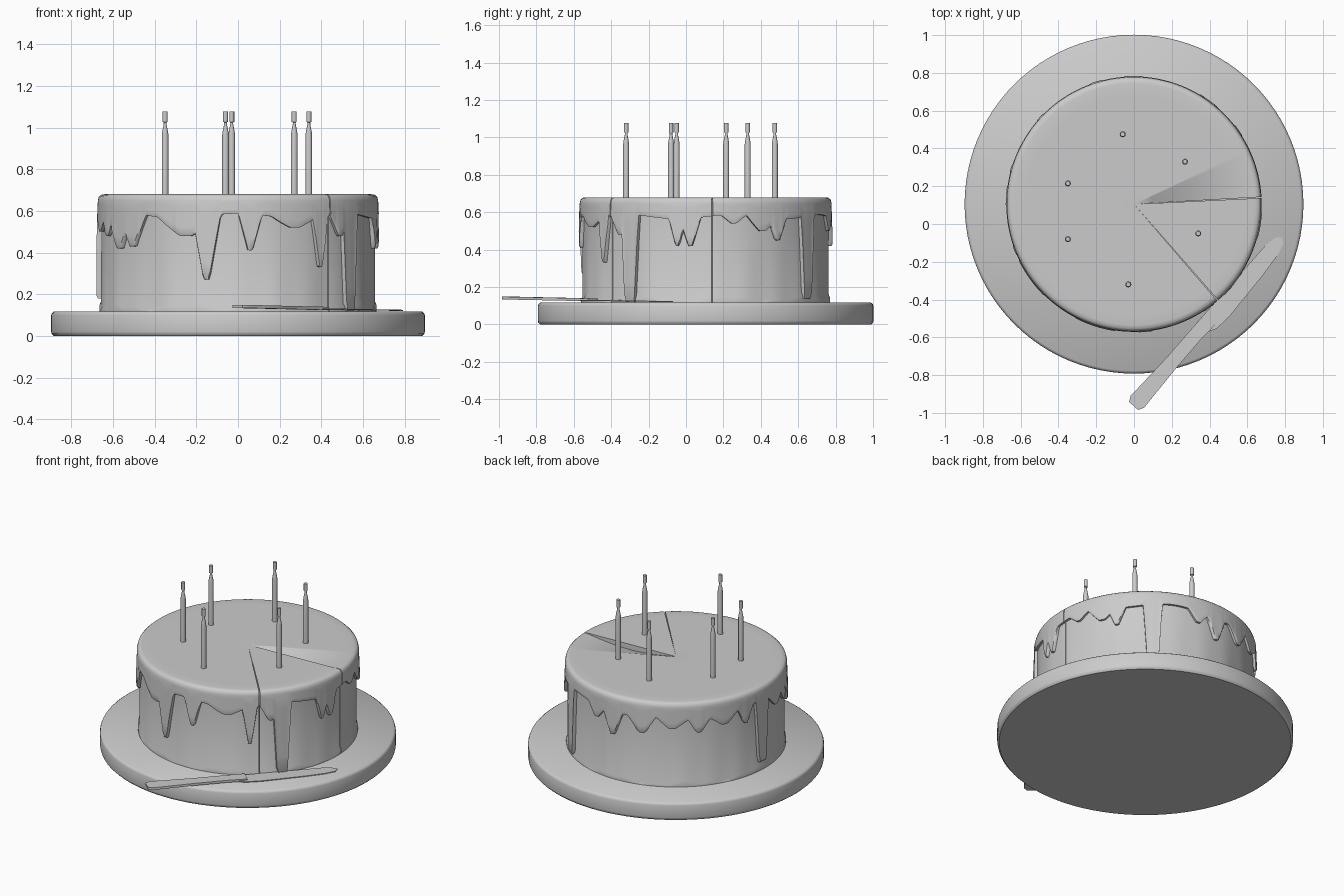
import bpy, bmesh, math
from mathutils import Vector

cube = bpy.data.objects.get("Cube")
if cube:
    bpy.data.objects.remove(cube, do_unlink=True)

grey = bpy.data.materials.new("plain_grey")
grey.use_nodes = True
COLOUR = (0.6, 0.6, 0.6, 1)
grey.diffuse_color = COLOUR
grey.node_tree.nodes["Principled BSDF"].inputs["Base Color"].default_value = COLOUR

CENTRE = Vector((0, 0.105, 0))
CUT_A, CUT_B = -49, 3          # slice edges in degrees
BODY_R, ICING_R = 0.658, 0.673
PLATE_TOP, CAKE_TOP = 0.118, 0.68


def finish(name, bm, location=(0, 0, 0), angle=40):
    bmesh.ops.recalc_face_normals(bm, faces=bm.faces)
    mesh = bpy.data.meshes.new(name)
    bm.to_mesh(mesh)
    bm.free()
    mesh.materials.append(grey)
    obj = bpy.data.objects.new(name, mesh)
    obj.location = location
    bpy.context.collection.objects.link(obj)
    bpy.ops.object.select_all(action='DESELECT')
    obj.select_set(True)
    bpy.context.view_layer.objects.active = obj
    bpy.ops.object.shade_smooth_by_angle(angle=math.radians(angle))
    return obj


def lathe(name, profile, steps, location):
    """Revolve a closed (radius, height) profile about z."""
    bm = bmesh.new()
    verts = [bm.verts.new((r, 0, z)) for r, z in profile]
    edges = [bm.edges.new(pair) for pair in zip(verts, verts[1:])]
    bmesh.ops.spin(bm, geom=verts + edges, cent=(0, 0, 0), axis=(0, 0, 1),
                   angle=math.tau, steps=steps)
    bmesh.ops.remove_doubles(bm, verts=bm.verts, dist=0.0001)
    return finish(name, bm, location)


def sector(name, start, end, profile_at):
    """Loft one profile per angle into a wedge, closed at both cuts."""
    bm = bmesh.new()
    count = round((end - start) / 0.8)
    columns = []
    for i in range(count + 1):
        deg = start + (end - start) * i / count
        a = math.radians(deg)
        columns.append([bm.verts.new((r * math.cos(a), r * math.sin(a), z))
                        for r, z in profile_at(deg)])
    for left, right in zip(columns, columns[1:]):
        for j in range(len(left) - 1):
            bm.faces.new((left[j], right[j], right[j + 1], left[j + 1]))
    for column in (columns[0], columns[-1]):
        bm.faces.new(column)
    bmesh.ops.remove_doubles(bm, verts=bm.verts, dist=0.00005)
    return finish(name, bm, CENTRE, 45)


# Icing drips: angle, lowest height, half width in degrees
DRIPS = [(-148, .42, 9), (-139, .43, 8), (-112, .48, 13), (-103, .27, 6),
         (-85, .41, 5), (-66, .52, 10), (-54, .33, 4), (-43, .48, 6),
         (-37, .12, 5), (-13, .42, 4), (-7, .42, 5), (13, .54, 6),
         (27, .5, 8), (35, .45, 5), (54, .14, 5), (79, .5, 6),
         (90, .42, 6), (107, .47, 8), (123, .51, 9), (137, .48, 6),
         (151, .51, 8), (164, .48, 5), (176, .18, 5), (190, .5, 8),
         (201, .48, 6)]


def drip_edge(deg):
    base = 0.575 + 0.012 * math.sin(math.radians(deg * 7))
    edge = base
    for angle, low, width in DRIPS:
        off = abs((deg - angle + 180) % 360 - 180) / width
        slope = 2.2 if low < 0.2 else 1.25
        edge = min(edge, base - (base - low) * min(1, slope * max(0, 1 - off)))
    return edge


def dip(deg, r):
    """The big piece sags a little beside the cuts."""
    if CUT_A < deg < CUT_B:
        return 0
    near = max(0, 1 - (deg - CUT_B) % 360 / 22)
    return 0.035 * near * math.sin(math.pi * min(1, r / 0.64))


def body_profile(deg):
    foot = 0.145 + 0.012 * math.sin(math.radians(deg * 9)) \
        + 0.008 * math.sin(math.radians(deg * 23))
    return [(0, PLATE_TOP), (BODY_R + .008, PLATE_TOP), (BODY_R + .008, foot - .01),
            (BODY_R, foot + .008), (BODY_R, 0.64), (0, 0.63)]


def icing_profile(deg):
    edge = drip_edge(deg)
    top = [(r, CAKE_TOP - dip(deg, r)) for r in (0, .1, .2, .3, .4, .5, .58, .64)]
    rim = [(.658, .677), (.668, .668), (ICING_R, .65)]
    bulge = 0.006 if edge < 0.5 else 0.003
    wall = [(ICING_R + bulge * t, .65 + (edge + .012 - .65) * t)
            for t in (.2, .4, .6, .8, 1)]
    return top + rim + wall + [(ICING_R, edge), (BODY_R - .004, edge),
                               (BODY_R - .004, .62), (0, .62)]


GAP = 0.25
for part, start, end in (("slice", CUT_A + GAP, CUT_B - GAP),
                         ("cake", CUT_B + GAP, CUT_A + 360 - GAP)):
    sector(part + "_body", start, end, body_profile)
    sector(part + "_icing", start, end, icing_profile)

# Round board with softened rims
lathe("board", [(0, 0), (.885, 0), (.895, .01), (.897, .02), (.897, .1),
                (.893, .11), (.882, .118), (0, .118)], 96, CENTRE)

# Candles with pinched necks and wicks
CANDLES = [(-.06, .475), (.27, .33), (-.35, .215), (-.35, -.08),
           (.34, -.05), (-.03, -.32)]
for i, (x, y) in enumerate(CANDLES):
    lathe(f"candle_{i + 1}", [(0, .62), (.016, .62), (.016, .965), (.013, .985),
                              (.007, 1.015), (.007, 1.025), (.012, 1.027),
                              (.012, 1.076), (0, 1.076)], 12, (x, y, 0))

# Knife resting on the board, its handle over the edge
ALONG = Vector((.664, .748, 0))
ACROSS = Vector((.748, -.664, 0))
HANDLE = [(0, -.035), (.03, -.05), (.3, -.042), (.62, -.045), (.62, .035),
          (.49, .03), (.3, .033), (.03, .045), (0, .03)]
BLADE = [(.55, -.045), (1.1, -.045), (1.16, -.035), (1.19, -.01), (1.17, .02),
         (1.1, .038), (.97, .05), (.7, .062), (.6, .055), (.55, .03)]


def knife_part(name, outline, thickness, height, fall):
    bm = bmesh.new()
    verts = [bm.verts.new(Vector((0, -.965, height - fall * s)) + ALONG * s + ACROSS * t)
             for s, t in outline]
    face = bm.faces.new(verts)
    extruded = bmesh.ops.extrude_face_region(bm, geom=[face])["geom"]
    for v in extruded:
        if isinstance(v, bmesh.types.BMVert):
            v.co.z += thickness
    return finish(name, bm, angle=30)


knife_part("knife_handle", HANDLE, .015, .134, .016)
knife_part("knife_blade", BLADE, .005, .133, .011)
